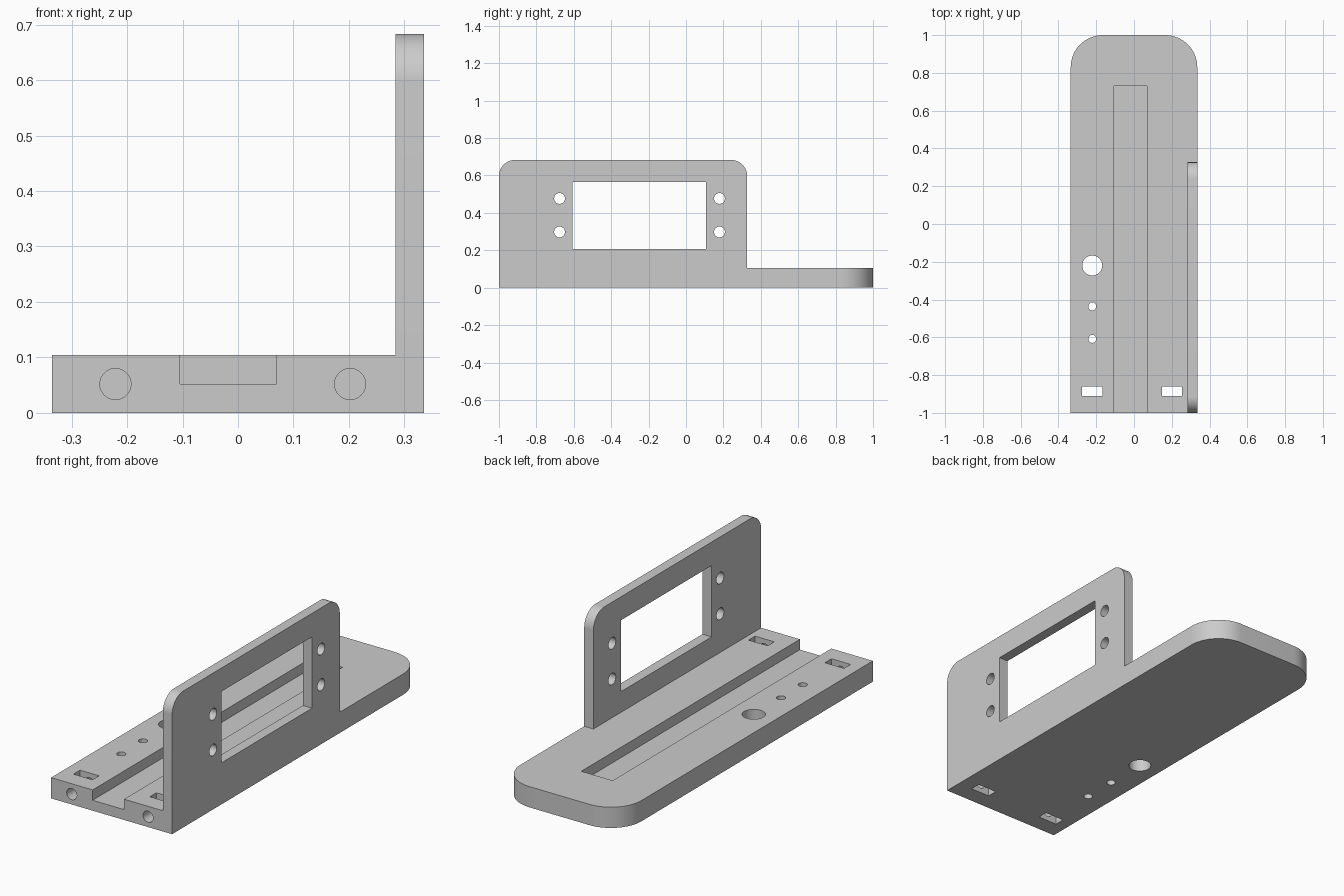
import bpy, bmesh, math
from mathutils import Matrix, Vector

old = bpy.data.objects.get("Cube")
if old:
    bpy.data.objects.remove(old, do_unlink=True)

grey = bpy.data.materials.new("plain grey")
grey.use_nodes = True
grey.diffuse_color = (0.6, 0.6, 0.6, 1)
grey.node_tree.nodes["Principled BSDF"].inputs["Base Color"].default_value = (0.6, 0.6, 0.6, 1)


def finish(name, bm):
    bmesh.ops.recalc_face_normals(bm, faces=bm.faces)
    mesh = bpy.data.meshes.new(name)
    bm.to_mesh(mesh)
    bm.free()
    mesh.materials.append(grey)
    obj = bpy.data.objects.new(name, mesh)
    bpy.context.collection.objects.link(obj)
    return obj


def plate(name, u0, u1, v0, v1, radius, place, thickness):
    """Plate with two rounded corners on its v1 side, extruded by thickness."""
    outline = [(u0, v0), (u1, v0)]
    for cu, start in ((u1 - radius, 0), (u0 + radius, 90)):
        for i in range(17):
            a = math.radians(start + 90 * i / 16)
            outline.append((cu + radius * math.cos(a), v1 - radius + radius * math.sin(a)))
    bm = bmesh.new()
    face = bm.faces.new([bm.verts.new(place(u, v)) for u, v in outline])
    grown = bmesh.ops.extrude_face_region(bm, geom=[face])
    bmesh.ops.translate(bm, vec=Vector(thickness),
                        verts=[g for g in grown["geom"] if isinstance(g, bmesh.types.BMVert)])
    return finish(name, bm)


def box(name, x0, x1, y0, y1, z0, z1):
    bm = bmesh.new()
    bmesh.ops.create_cube(bm, size=1)
    for v in bm.verts:
        v.co = (x1 if v.co.x > 0 else x0, y1 if v.co.y > 0 else y0, z1 if v.co.z > 0 else z0)
    return finish(name, bm)


def rod(name, center, radius, length, axis):
    turn = Vector((0, 0, 1)).rotation_difference(Vector(axis)).to_matrix().to_4x4()
    bm = bmesh.new()
    bmesh.ops.create_cone(bm, cap_ends=True, segments=40, radius1=radius, radius2=radius,
                          depth=length, matrix=Matrix.Translation(center) @ turn)
    return finish(name, bm)


def combine(target, tool, operation):
    mod = target.modifiers.new(tool.name, "BOOLEAN")
    mod.operation, mod.object, mod.solver = operation, tool, "EXACT"
    bpy.context.view_layer.update()
    result = bpy.data.meshes.new_from_object(
        target.evaluated_get(bpy.context.evaluated_depsgraph_get()))
    target.modifiers.clear()
    target.data = result
    bpy.data.objects.remove(tool, do_unlink=True)


X, Y, Z = (1, 0, 0), (0, 1, 0), (0, 0, 1)
HALF, BASE_H, WALL_X = 0.335, 0.104, 0.284

# Base plate with rounded back, joined to the upright side wall
bracket = plate("mounting_bracket", -HALF, HALF, -1, 1, 0.17,
                lambda u, v: (u, v, 0), (0, 0, BASE_H))
wall = plate("side_wall", -1, 0.327, 0, 0.683, 0.086,
             lambda u, v: (WALL_X, u, v), (HALF - WALL_X, 0, 0))
combine(bracket, wall, "UNION")

# Long channel in the base and window in the wall
cutters = [box("channel", -0.105, 0.069, -1.1, 0.73, 0.052, 0.2),
           box("window", 0.2, 0.4, -0.608, 0.107, 0.208, 0.565)]

# Screw holes beside the window
for y in (-0.676, 0.179):
    for z in (0.298, 0.477):
        cutters.append(rod("wall_hole", (0.31, y, z), 0.029, 0.2, X))

# Nut slots and the bolt holes that enter them from the front
for x in (-0.221, 0.202):
    cutters.append(rod("bolt_hole", (x, -0.95, 0.052), 0.028, 0.3, Y))
    cutters.append(box("nut_slot", x - 0.053, x + 0.053, -0.911, -0.859, -0.1, 0.2))

# Vertical holes through the base
for y, r in ((-0.22, 0.053), (-0.436, 0.021), (-0.608, 0.021)):
    cutters.append(rod("base_hole", (-0.221, y, 0.05), r, 0.3, Z))

for cutter in cutters:
    combine(bracket, cutter, "DIFFERENCE")

# Smooth the rounded faces, keep the edges crisp
bpy.ops.object.select_all(action="DESELECT")
bracket.select_set(True)
bpy.context.view_layer.objects.active = bracket
bpy.ops.object.shade_smooth_by_angle(angle=math.radians(30))
